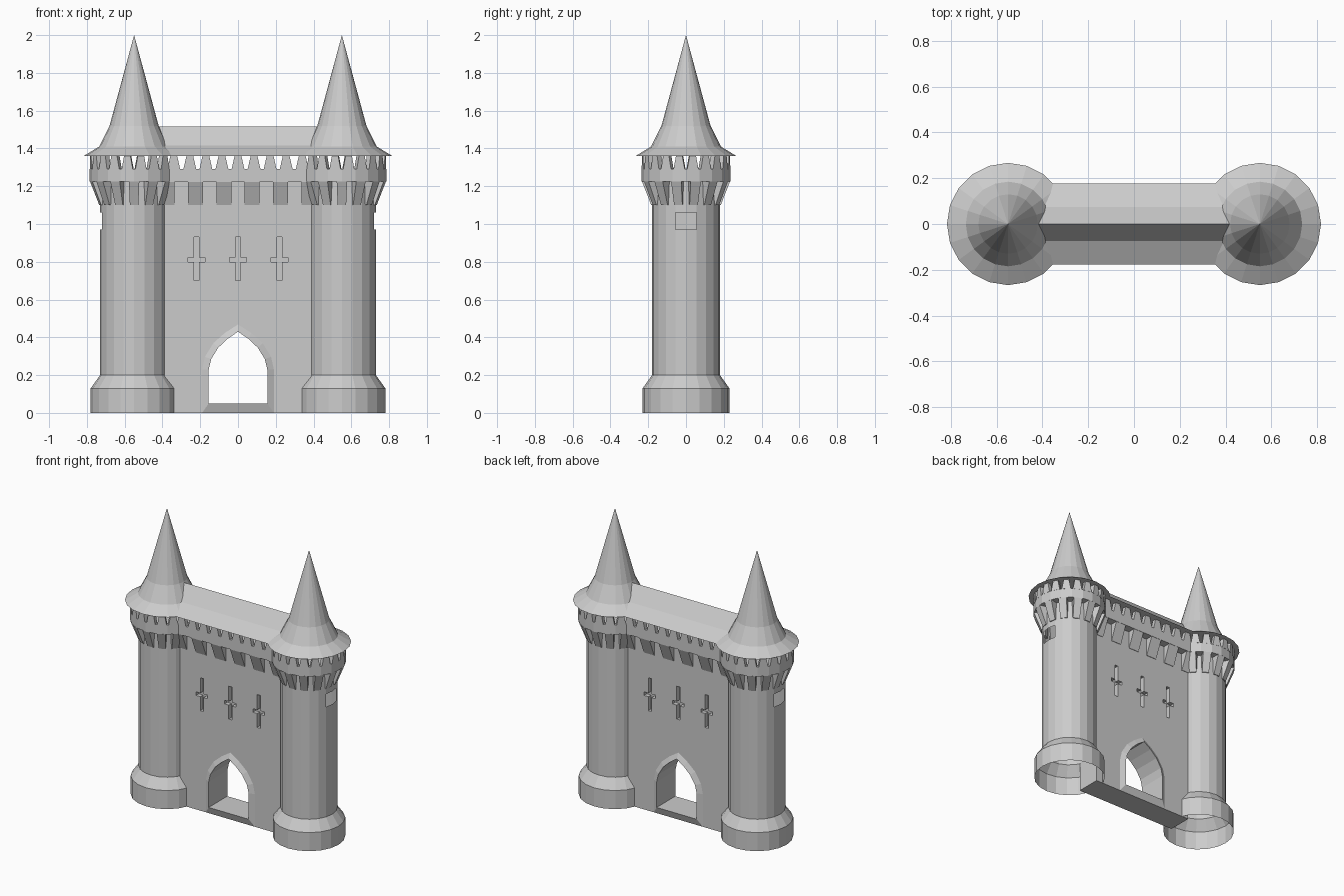
import bpy, bmesh, math
from mathutils import Matrix

if "Cube" in bpy.data.objects:
    bpy.data.objects.remove(bpy.data.objects["Cube"])

stone = bpy.data.materials.new("grey stone")
stone.diffuse_color = (0.6, 0.6, 0.6, 1)
stone.use_nodes = True
stone.node_tree.nodes["Principled BSDF"].inputs["Base Color"].default_value = stone.diffuse_color
SIDES, TX = 20, 0.55           # tower sides, tower centre


def finish(bm, name):
    bmesh.ops.recalc_face_normals(bm, faces=bm.faces[:])
    me = bpy.data.meshes.new(name)
    bm.to_mesh(me)
    bm.free()
    me.materials.append(stone)
    ob = bpy.data.objects.new(name, me)
    bpy.context.collection.objects.link(ob)
    return ob


def lathe(name, profile, cx, drop=None):
    """Spin (radius, z) points round a tower axis; drop(centre) removes faces."""
    bm = bmesh.new()
    rings = []
    for r, z in profile:
        if r == 0:
            rings.append([bm.verts.new((cx, 0, z))] * SIDES)
        else:
            rings.append([bm.verts.new((cx + r * math.cos(2 * math.pi * i / SIDES),
                                        r * math.sin(2 * math.pi * i / SIDES), z))
                          for i in range(SIDES)])
    for a, b in zip(rings, rings[1:]):
        for i in range(SIDES):
            j = (i + 1) % SIDES
            bm.faces.new(list(dict.fromkeys([a[i], a[j], b[j], b[i]])))
    bmesh.ops.recalc_face_normals(bm, faces=bm.faces[:])
    if drop:
        gone = [f for f in bm.faces if drop(f.calc_center_median())]
        bmesh.ops.delete(bm, geom=gone, context='FACES')
    return finish(bm, name)


def block(bm, m, low, high):
    """Tapered block; low/high = (z, inner, outer, width), outward is local +x."""
    v = []
    for z, a, b, w in (low, high):
        for x, y in ((a, -w / 2), (b, -w / 2), (b, w / 2), (a, w / 2)):
            v.append(bm.verts.new(m @ Matrix.Translation((x, y, z)).to_translation()))
    for f in ((3, 2, 1, 0), (4, 5, 6, 7), (0, 1, 5, 4), (1, 2, 6, 5), (2, 3, 7, 6), (3, 0, 4, 7)):
        bm.faces.new([v[i] for i in f])


def prism(bm, pts, place):
    """Closed prism between place(p, 0) and place(p, 1)."""
    a = [bm.verts.new(place(p, 0)) for p in pts]
    b = [bm.verts.new(place(p, 1)) for p in pts]
    bm.faces.new(a)
    bm.faces.new(b[::-1])
    for i in range(len(pts)):
        j = (i + 1) % len(pts)
        bm.faces.new([a[i], b[i], b[j], a[j]])


# Towers
for s, side in ((-1, "left"), (1, "right")):
    cx = s * TX
    lathe(side + "_tower_shaft",
          [(.23, 0), (.23, .13), (.18, .2), (.18, .97), (.18, 1.06), (.18, 1.23)], cx,
          lambda c: (c.x - cx) * s > .15 and abs(c.y) < .04 and .97 < c.z < 1.06)
    lathe(side + "_tower_parapet",
          [(.175, 1.225), (.235, 1.225), (.235, 1.29), (.205, 1.29), (.205, 1.24), (0, 1.24)], cx,
          lambda c: (cx - c.x) * s > .19 and abs(c.y) < .1 and c.z > 1.245)
    lathe(side + "_tower_roof",
          [(0, 1.36), (.267, 1.36), (.185, 1.41), (.13, 1.52), (0, 2)], cx)
    for part, n in (("merlons", SIDES), ("corbels", 14)):
        bm = bmesh.new()
        for i in range(n):
            t = 2 * math.pi * (i + .5) / n
            if -math.cos(t) * s > .3 and abs(math.sin(t)) < .5:
                continue               # opening towards the wall walk
            m = Matrix.Translation((cx, 0, 0)) @ Matrix.Rotation(t, 4, 'Z')
            if part == "merlons":
                block(bm, m, (1.29, .203, .233, .06), (1.36, .203, .233, .034))
            else:
                block(bm, m, (1.10, .165, .184, .045), (1.225, .165, .233, .055))
        finish(bm, side + "_tower_" + part)

# Gate wall with pointed door and cross-shaped arrow slits
T, W = .085, .39
bm = bmesh.new()
prism(bm, [(-W, 0), (W, 0), (W, 1.23), (-W, 1.23)], lambda p, k: (p[0], -T + 2 * T * k, p[1]))
wall = finish(bm, "gate_wall")


def arch(half):
    return half + [(-x, z) for x, z in reversed(half) if x > 0]


inner = arch([(.155, .05), (.155, .23), (.142, .285), (.105, .345), (.055, .392), (0, .43)])
outer = arch([(.19, 0), (.19, .23), (.175, .297), (.13, .37), (.07, .423), (0, .468)])

cut = bmesh.new()
prism(cut, inner, lambda p, k: (p[0], -.2 + .4 * k, p[1]))
a, e, up, dn = .0125, .045, .12, .11
cross = [(a, -dn), (a, -a), (e, -a), (e, a), (a, a), (a, up),
         (-a, up), (-a, a), (-e, a), (-e, -a), (-a, -a), (-a, -dn)]
for cx in (-.22, 0, .22):
    for s in (-1, 1):
        prism(cut, cross, lambda p, k: (cx + p[0], s * (T - .03 + .08 * k), .81 + p[1]))
cutter = finish(cut, "wall_cutter")
cutter.hide_render = True
mod = wall.modifiers.new("openings", 'BOOLEAN')
mod.operation, mod.solver, mod.object = 'DIFFERENCE', 'EXACT', cutter
dg = bpy.context.evaluated_depsgraph_get()
cut_mesh = bpy.data.meshes.new_from_object(wall.evaluated_get(dg))
wall.modifiers.clear()
wall.data = cut_mesh
bpy.data.objects.remove(cutter)

# Raised bevelled door surrounds, front and back
for s, side in ((-1, "front"), (1, "back")):
    bm = bmesh.new()
    rings = [[bm.verts.new((x, s * y, z)) for x, z in pts]
             for pts, y in ((outer, T), (inner, T + .018), (inner, T))]
    n = len(inner)
    for p, q in zip(rings, rings[1:] + rings[:1]):
        for i in range(n):
            j = (i + 1) % n
            bm.faces.new([p[i], p[j], q[j], q[i]])
    finish(bm, side + "_door_surround")

# Wall walk: floor, parapets, merlons and corbels
for part in ("parapet", "merlons", "corbels"):
    bm = bmesh.new()
    for s in (-1, 1):
        turn = Matrix.Rotation(s * math.pi / 2, 4, 'Z')
        if part == "parapet":
            block(bm, turn, (1.222, .08, .14, .74), (1.24, .08, .14, .74))
            block(bm, turn, (1.24, .11, .14, .74), (1.29, .11, .14, .74))
            continue
        xs = [.085 * i for i in range(-4, 5)] if part == "merlons" else \
             [.15 * (i + .5) for i in range(-3, 3)]
        for x in xs:
            m = Matrix.Translation((x, 0, 0)) @ turn
            if part == "merlons":
                block(bm, m, (1.29, .11, .14, .068), (1.36, .11, .14, .036))
            else:
                block(bm, m, (1.10, .075, .088, .08), (1.222, .075, .138, .08))
    finish(bm, "wall_" + part)

# Wall roof between the towers
bm = bmesh.new()
prism(bm, [(-.177, 1.36), (.177, 1.36), (.075, 1.415), (0, 1.515), (-.075, 1.415)],
      lambda p, k: (-.43 + .86 * k, p[0], p[1]))
finish(bm, "wall_roof")
